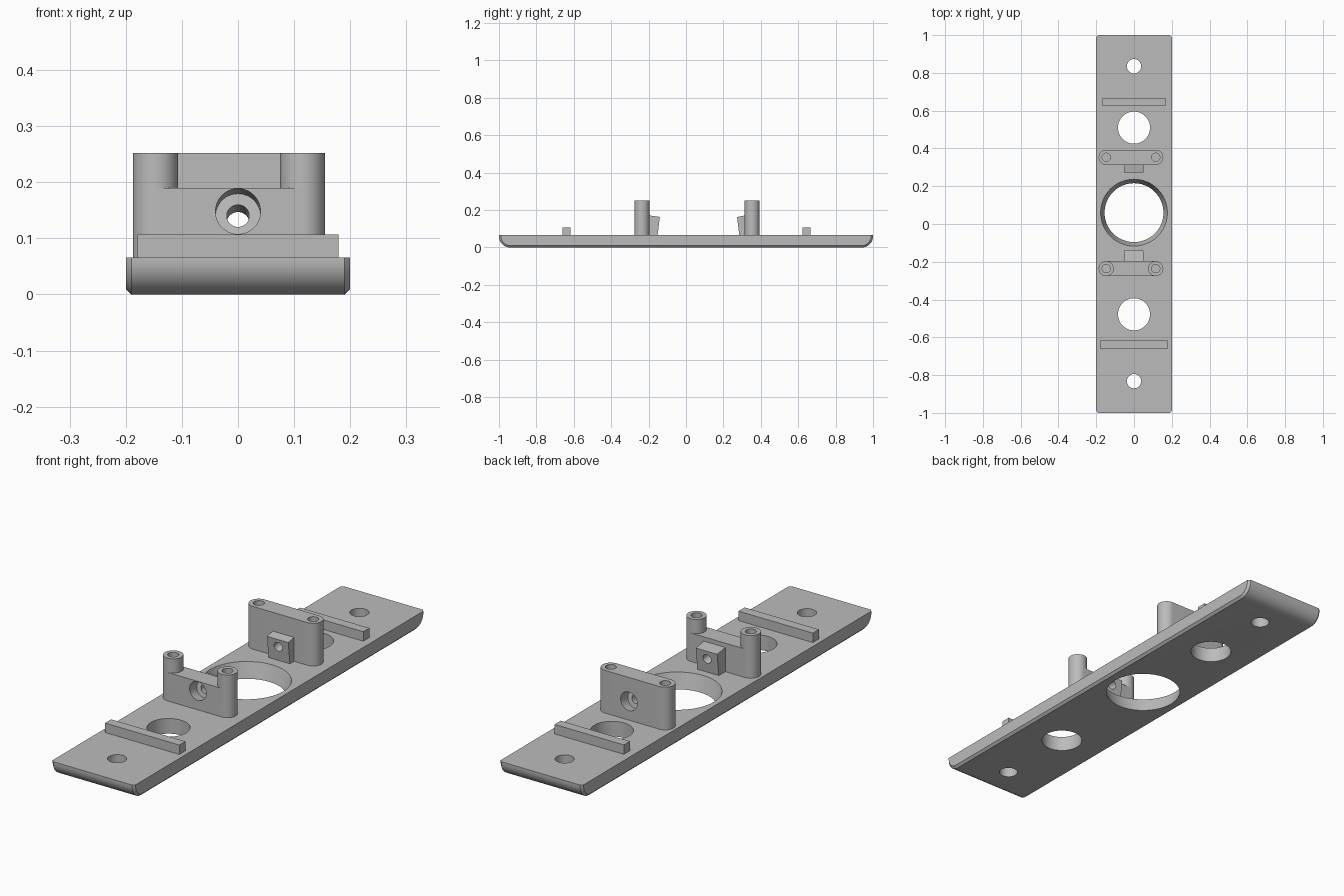
import bpy, bmesh
from math import sin, cos, pi, radians
from mathutils import Matrix, Vector

if "Cube" in bpy.data.objects:
    bpy.data.objects.remove(bpy.data.objects["Cube"])

grey = bpy.data.materials.new("plain grey")
grey.use_nodes = True
grey.diffuse_color = (0.5, 0.5, 0.5, 1)
grey.node_tree.nodes["Principled BSDF"].inputs["Base Color"].default_value = (0.5, 0.5, 0.5, 1)

TOP = 0.066      # upper face of the base plate
POST_R = 0.04
POST_X = (-0.147, 0.115)
POST_TOP = 0.252


def finish(name, bm):
    bmesh.ops.recalc_face_normals(bm, faces=bm.faces)
    mesh = bpy.data.meshes.new(name)
    bm.to_mesh(mesh)
    bm.free()
    mesh.materials.append(grey)
    ob = bpy.data.objects.new(name, mesh)
    bpy.context.collection.objects.link(ob)
    return ob


def prism(points, offset):
    """Extrude a closed outline of 3D points along an offset."""
    bm = bmesh.new()
    face = bm.faces.new([bm.verts.new(p) for p in points])
    new = bmesh.ops.extrude_face_region(bm, geom=[face])["geom"]
    bmesh.ops.translate(bm, vec=offset, verts=[v for v in new if isinstance(v, bmesh.types.BMVert)])
    return bm


def arc(cx, cy, r, start, end, n=24):
    angles = [radians(start + (end - start) * i / n) for i in range(n + 1)]
    return [(cx + r * cos(a), cy + r * sin(a)) for a in angles]


def rod(start, end, r1, r2=None):
    """Round cutter between two points, tapered if r2 is given."""
    a, b = Vector(start), Vector(end)
    turn = (b - a).to_track_quat("Z", "Y").to_matrix().to_4x4()
    bm = bmesh.new()
    bmesh.ops.create_cone(bm, cap_ends=True, segments=48, radius1=r1, radius2=r2 or r1,
                          depth=(b - a).length, matrix=Matrix.Translation((a + b) / 2) @ turn)
    return finish("cutter", bm)


def combine(ob, tool, operation="DIFFERENCE"):
    mod = ob.modifiers.new("combine", "BOOLEAN")
    mod.operation, mod.solver, mod.object = operation, "EXACT", tool
    bpy.context.view_layer.objects.active = ob
    bpy.ops.object.modifier_apply(modifier=mod.name)
    bpy.data.objects.remove(tool)


def shade(ob):
    bpy.ops.object.select_all(action="DESELECT")
    ob.select_set(True)
    bpy.context.view_layer.objects.active = ob
    bpy.ops.object.shade_smooth_by_angle(angle=radians(30))


# Base plate: rounded underside at both ends, chamfered long edges
R = 0.06
outline = [(-1, TOP)] + arc(-1 + R, R, R, 180, 270, 12) + arc(1 - R, R, R, 270, 360, 12) + [(1, TOP)]
bm = prism([(-0.2, y, z) for y, z in outline], (0.4, 0, 0))
rim = [e for e in bm.edges
       if abs(e.verts[0].co.x - e.verts[1].co.x) < 0.001
       and min(v.co.z for v in e.verts) < TOP - 0.001]
bmesh.ops.bevel(bm, geom=rim, offset=0.01, segments=1, affect="EDGES")
plate = finish("base_plate", bm)
for y, r in ((0.835, 0.038), (-0.832, 0.038), (0.51, 0.085), (-0.478, 0.085)):
    combine(plate, rod((0, y, -0.05), (0, y, 0.12), r))
combine(plate, rod((0, 0.06, 0), (0, 0.06, TOP), 0.156, 0.177))
shade(plate)

# Low cross bars
for name, y, half in (("front_bar", -0.638, 0.179), ("back_bar", 0.645, 0.167)):
    corners = [(-half, y - 0.021), (half, y - 0.021), (half, y + 0.021), (-half, y + 0.021)]
    finish(name, prism([(x, v, TOP - 0.003) for x, v in corners], (0, 0, 0.107 - TOP + 0.003)))


def bracket(name, y, inward, reach, notched):
    """Two posts joined by a wall, with an angled boss on the inner side."""
    x0, x1 = POST_X
    shape = arc(x0, y, POST_R, 90, 270) + arc(x1, y, POST_R, -90, 90)
    base = TOP - 0.003
    ob = finish(name, prism([(x, v, base) for x, v in shape], (0, 0, POST_TOP - base)))

    # Lowered wall between the posts
    if notched:
        far = 2 * POST_R
        gap = ([(x0, y - far)] + arc(x0, y, POST_R, -90, 90) + [(x0, y + far), (x1, y + far)]
               + arc(x1, y, POST_R, 90, 270) + [(x1, y - far)])
        combine(ob, finish("cutter", prism([(x, v, 0.19) for x, v in gap], (0, 0, 0.1))))

    # Boss with a sloping top and leaning face
    tip = POST_R + reach
    side = [(0.01, base), (tip - 0.012, base), (tip, 0.163), (0.01, 0.176)]
    boss = finish("cutter", prism([(-0.052, y + inward * d, z) for d, z in side], (0.103, 0, 0)))
    combine(ob, boss, "UNION")

    # Angled through hole with a counterbore on the outer side
    def on_axis(d):
        return (0, y + inward * d, 0.148 - 0.16 * (d + POST_R))
    combine(ob, rod(on_axis(-0.15), on_axis(0.2), 0.02))
    combine(ob, rod(on_axis(-0.15), on_axis(0.01), 0.04))

    # Blind screw holes in the posts
    for x in POST_X:
        combine(ob, rod((x, y, 0.14), (x, y, 0.3), 0.022))
    shade(ob)


bracket("front_bracket", -0.236, 1, 0.056, True)
bracket("back_bracket", 0.353, -1, 0.04, False)
